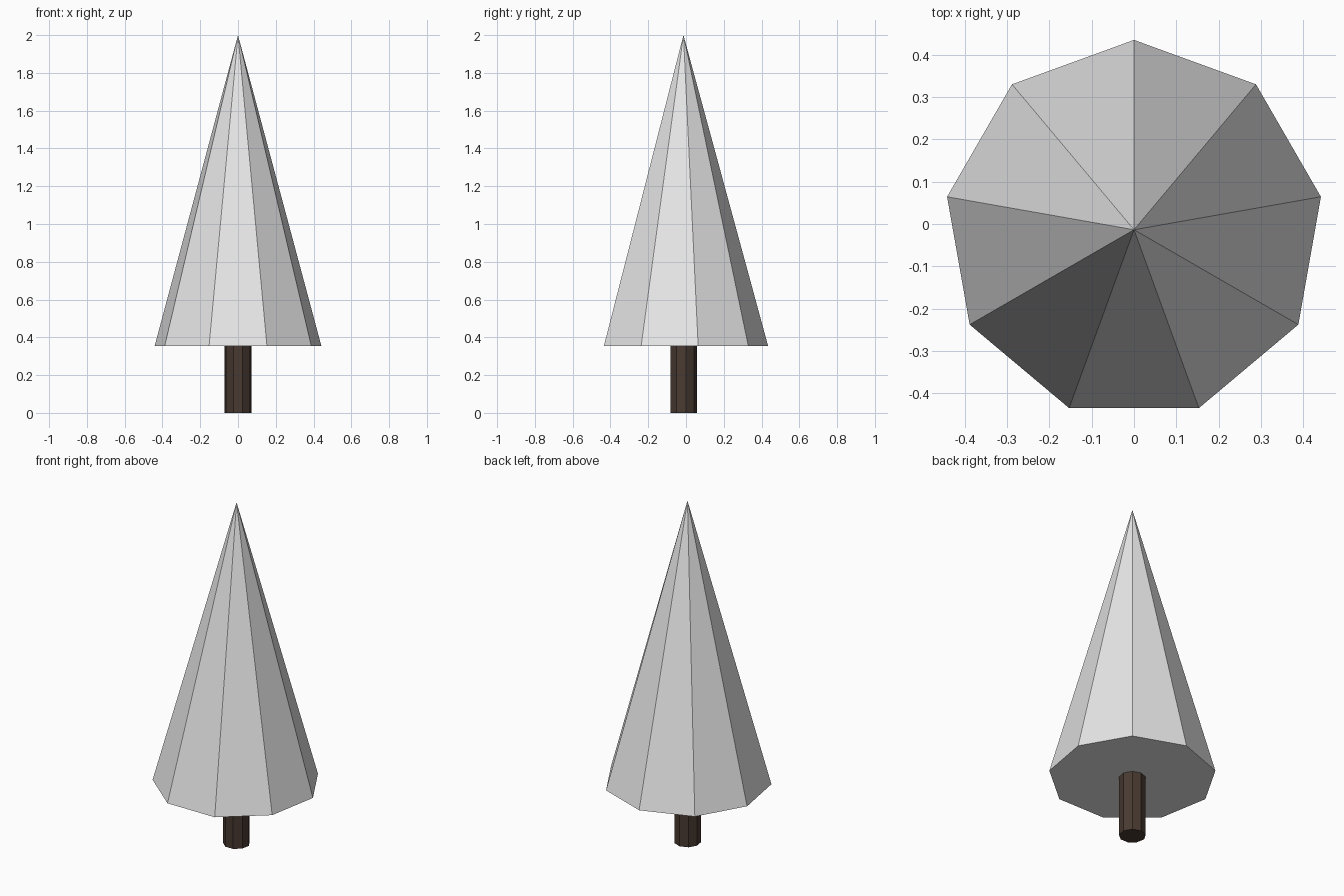
import bpy

SIDES = 9
CENTRE_Y = -0.0135
CANOPY_BASE = 0.355
HEIGHT = 2.0

cube = bpy.data.objects.get("Cube")
if cube:
    bpy.data.objects.remove(cube, do_unlink=True)


def make_material(name, rgb):
    mat = bpy.data.materials.new(name)
    mat.use_nodes = True
    colour = (*rgb, 1.0)
    mat.diffuse_color = colour
    mat.node_tree.nodes["Principled BSDF"].inputs["Base Color"].default_value = colour
    return mat


def add_tapered_part(name, bottom_radius, top_radius, z0, z1, mat):
    """Flat-shaded prism or pyramid with a corner pointing to the back."""
    bpy.ops.mesh.primitive_cone_add(
        vertices=SIDES, radius1=bottom_radius, radius2=top_radius,
        depth=z1 - z0, location=(0, CENTRE_Y, (z0 + z1) / 2))
    obj = bpy.context.object
    obj.name = name
    obj.data.name = name
    obj.data.materials.append(mat)
    bpy.ops.object.shade_flat()
    return obj


pale_grey = make_material("pale_grey", (0.8, 0.8, 0.8))
dark_brown = make_material("dark_brown", (0.066, 0.042, 0.031))

# Straight trunk and pointed canopy
add_tapered_part("trunk", 0.072, 0.072, 0.0, CANOPY_BASE, dark_brown)
add_tapered_part("canopy", 0.448, 0.0, CANOPY_BASE, HEIGHT, pale_grey)
